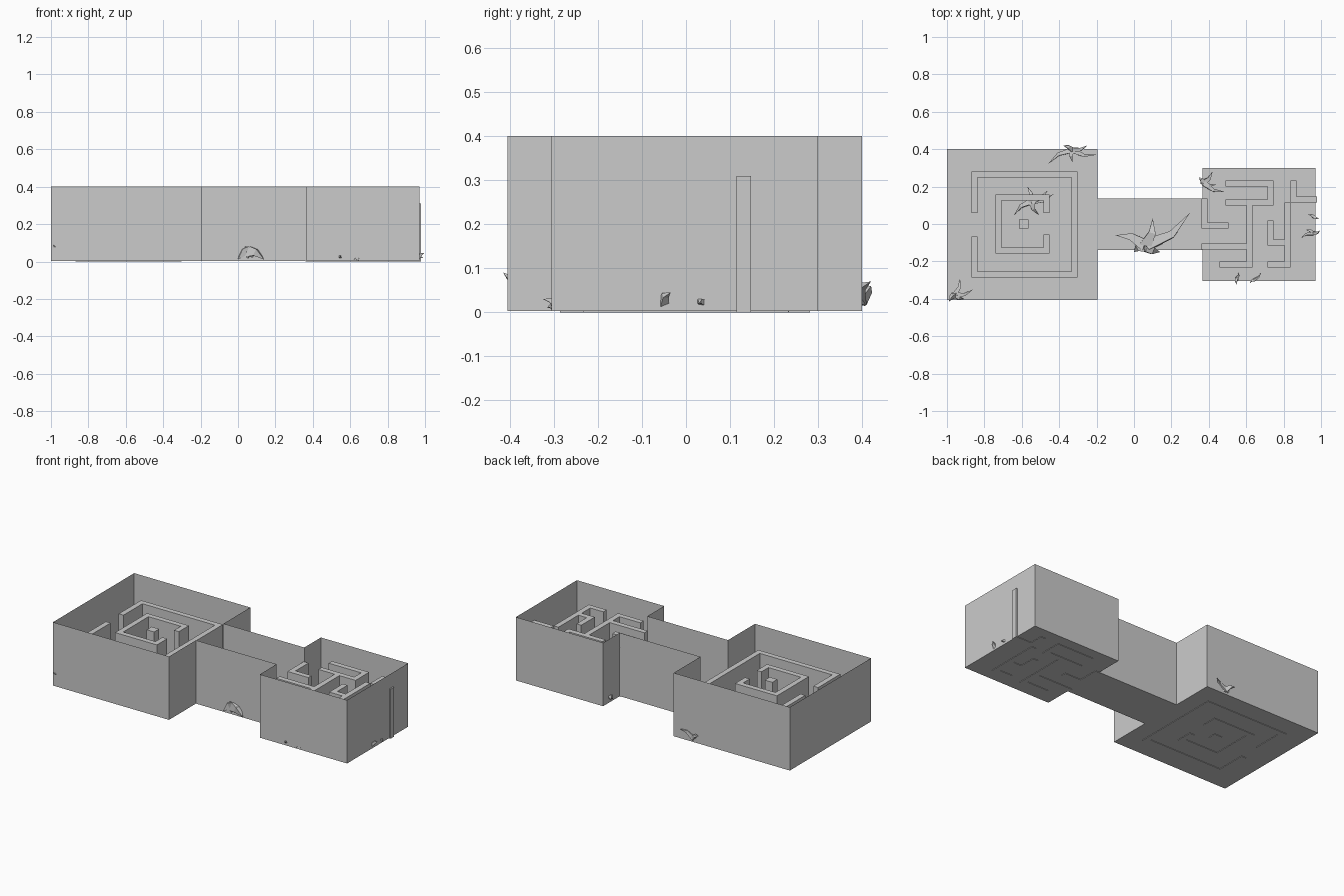
import bpy, bmesh
from mathutils import Vector

if "Cube" in bpy.data.objects:
    bpy.data.objects.remove(bpy.data.objects["Cube"])

FLOOR, WALL_H, MAZE_H, THICK = 0.003, 0.4, 0.31, 0.033


def finish(name, bm, closed=True):
    if closed:
        bmesh.ops.recalc_face_normals(bm, faces=bm.faces)
    me = bpy.data.meshes.new(name)
    bm.to_mesh(me)
    bm.free()
    ob = bpy.data.objects.new(name, me)
    bpy.context.collection.objects.link(ob)
    return ob


def maze_wall(name, path, width=THICK):
    """Extruded wall of constant width with mitred corners along a 2D path."""
    pts = [Vector(p) for p in path]
    dirs = [(b - a).normalized() for a, b in zip(pts, pts[1:])]
    left, right = [], []
    for i, p in enumerate(pts):
        d0, d1 = dirs[max(i - 1, 0)], dirs[min(i, len(dirs) - 1)]
        n0, n1 = Vector((-d0.y, d0.x)), Vector((-d1.y, d1.x))
        off = (n0 + n1) / (1 + n0.dot(n1)) * width / 2
        left.append(p + off)
        right.append(p - off)
    bm = bmesh.new()
    face = bm.faces.new([bm.verts.new((p.x, p.y, 0)) for p in left + right[::-1]])
    ext = bmesh.ops.extrude_face_region(bm, geom=[face], use_keep_orig=True)
    top = [g for g in ext["geom"] if isinstance(g, bmesh.types.BMVert)]
    bmesh.ops.translate(bm, verts=top, vec=(0, 0, MAZE_H))
    return finish(name, bm)


def roots(name, hub, radius, tips):
    """Gnarled low-poly roots: tapered bent limbs spreading from one hub."""
    bm = bmesh.new()
    a = Vector(hub)
    for t in tips:
        b = Vector(t)
        side = (b - a).cross(Vector((0, 0, 1))) * 0.12
        mid = a.lerp(b, 0.5) + side + Vector((0, 0, radius * 0.4))
        axis = (b - a).normalized()
        u = axis.orthogonal().normalized()
        v = axis.cross(u)
        rings = []
        for c, r in ((a, radius), (mid, radius * 0.6)):
            rings.append([bm.verts.new(c + u * x * r + v * y * r)
                          for x, y in ((1, 0), (0, 1), (-1, 0), (0, -1))])
        tip = bm.verts.new(b)
        bm.faces.new(rings[0][::-1])
        for i in range(4):
            j = (i + 1) % 4
            bm.faces.new((rings[0][i], rings[0][j], rings[1][j], rings[1][i]))
            bm.faces.new((rings[1][i], rings[1][j], tip))
    return finish(name, bm)


# Shell: floor and thin open-topped walls around two rooms and a corridor
outline = [(-1, -.405), (-.195, -.405), (-.195, -.138), (.365, -.138),
           (.365, -.305), (.97, -.305), (.97, .3), (.365, .3),
           (.365, .135), (-.195, .135), (-.195, .4), (-1, .4)]
bm = bmesh.new()
low = [bm.verts.new((x, y, FLOOR)) for x, y in outline]
high = [bm.verts.new((x, y, WALL_H)) for x, y in outline]
bm.faces.new(low[::-1])
for i in range(len(low)):
    j = (i + 1) % len(low)
    bm.faces.new((low[i], low[j], high[j], high[i]))
finish("room_shell", bm, closed=False)

# Large room: two nested rings and a central pillar
maze_wall("outer_ring", [(-.853, .06), (-.853, .265), (-.318, .265),
                         (-.318, -.27), (-.853, -.27), (-.853, -.067)])
maze_wall("inner_ring", [(-.468, .06), (-.468, .142), (-.725, .142),
                         (-.725, -.142), (-.468, -.142), (-.468, -.056)])
maze_wall("central_pillar", [(-.616, 0), (-.564, 0)], 0.05)

# Small room: maze partitions
small_maze = {
    "hook_wall": [(.489, .217), (.73, .217), (.73, .115), (.489, .115)],
    "stem_wall": [(.618, .099), (.618, -.217), (.457, -.217)],
    "side_wall": [(.361, -.12), (.602, -.12)],
    "entry_wall": [(.377, .136), (.377, -.008), (.505, -.008)],
    "east_wall": [(.853, .233), (.853, .131), (.978, .131)],
    "south_wall": [(.821, .115), (.821, -.217), (.714, -.217)],
    "stub_wall": [(.73, .019), (.73, -.099), (.805, -.099)],
}
for name, path in small_maze.items():
    maze_wall(name, path)

# Roots breaking through the bases of the walls
roots("corridor_roots", (.06, -.115, .05), .045,
      [(-.1, -.06, .02), (.10, .03, .06), (.30, .06, .02), (.14, -.15, .01), (.0, -.15, .01)])
roots("corner_roots", (-.96, -.38, .04), .02,
      [(-.86, -.35, .02), (-.93, -.29, .03), (-.99, -.415, .09), (-.91, -.40, .02)])
roots("back_roots", (-.33, .395, .03), .02,
      [(-.46, .32, .02), (-.33, .33, .03), (-.38, .42, .06), (-.25, .42, .07), (-.20, .37, .02)])
roots("ring_roots", (-.55, .12, .04), .022,
      [(-.64, .05, .02), (-.57, .20, .05), (-.43, .16, .03), (-.51, .05, .02), (-.46, .18, .04)])
roots("doorway_roots", (.37, .22, .03), .02,
      [(.49, .17, .02), (.345, .25, .03), (.42, .28, .03), (.44, .21, .03)])
roots("front_root_west", (.55, -.29, .015), .012, [(.55, -.325, .03), (.56, -.26, .02)])
roots("front_root_east", (.64, -.30, .012), .010, [(.68, -.26, .02), (.62, -.315, .01)])
roots("east_root_south", (.96, -.05, .02), .015, [(.995, -.035, .045), (.89, -.075, .02), (.92, -.03, .02)])
roots("east_root_north", (.96, .04, .02), .012, [(.99, .03, .02), (.93, .05, .02)])
